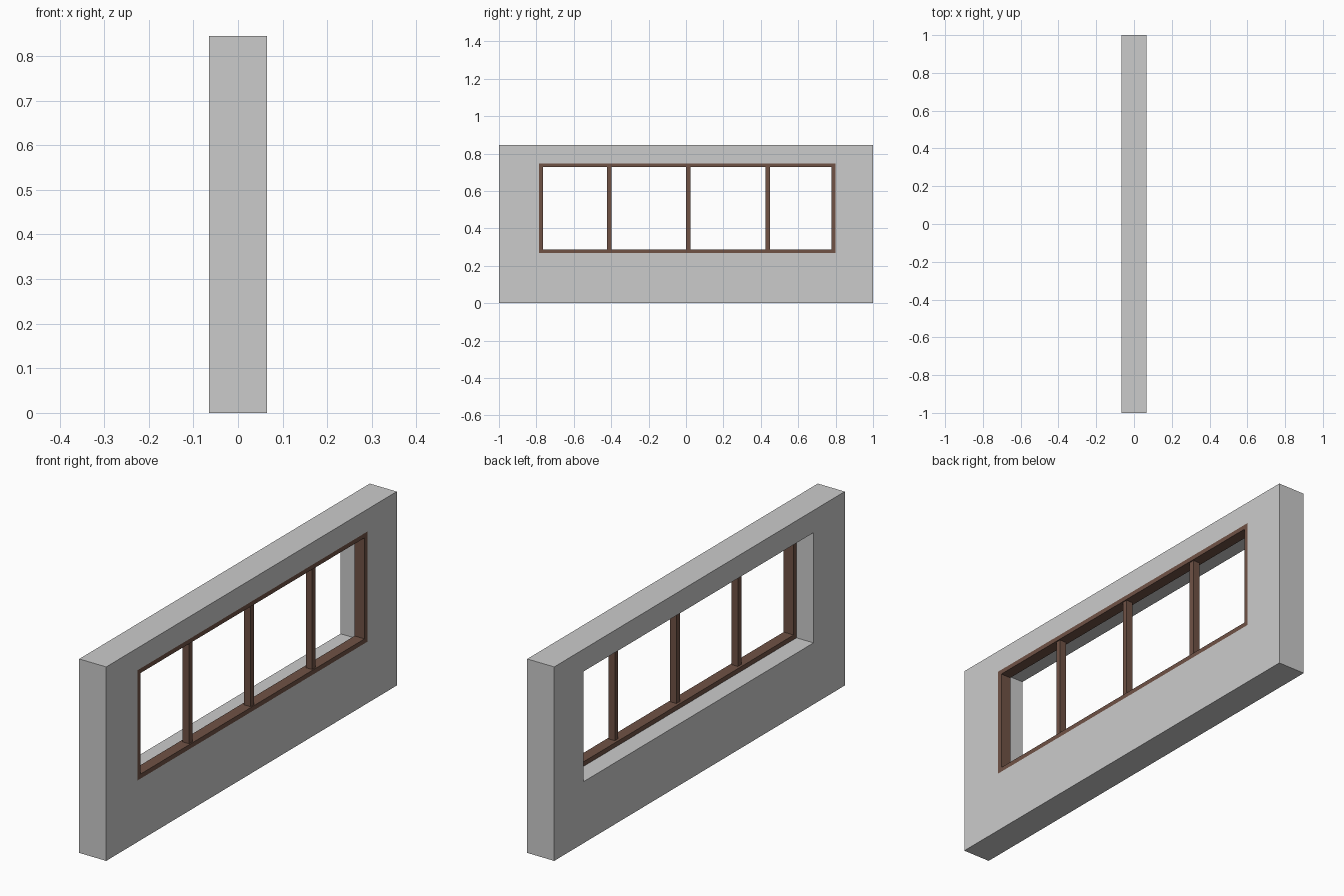
import bpy, bmesh

if "Cube" in bpy.data.objects:
    bpy.data.objects.remove(bpy.data.objects["Cube"])

WALL_X = (-0.065, 0.065)
OPEN_Y, OPEN_Z = (-0.785, 0.798), (0.268, 0.748)

brown = bpy.data.materials.new("brown_wood")
brown.diffuse_color = (0.16, 0.085, 0.06, 1)
brown.use_nodes = True
brown.node_tree.nodes["Principled BSDF"].inputs["Base Color"].default_value = brown.diffuse_color


def make_object(name, bm, mat=None):
    bmesh.ops.recalc_face_normals(bm, faces=bm.faces)
    me = bpy.data.meshes.new(name)
    bm.to_mesh(me)
    bm.free()
    ob = bpy.data.objects.new(name, me)
    bpy.context.collection.objects.link(ob)
    if mat:
        me.materials.append(mat)
    return ob


def ring(name, xs, outer, inner, mat=None):
    """Rectangular ring in the yz plane, extruded along x."""
    bm = bmesh.new()

    def loop(x, rect):
        (y0, y1), (z0, z1) = rect
        return [bm.verts.new((x, y, z)) for y, z in
                ((y0, z0), (y1, z0), (y1, z1), (y0, z1))]

    loops = [loop(xs[0], outer), loop(xs[1], outer),
             loop(xs[1], inner), loop(xs[0], inner)]
    for a, b in zip(loops, loops[1:] + loops[:1]):
        for i in range(4):
            j = (i + 1) % 4
            bm.faces.new((a[i], a[j], b[j], b[i]))
    return make_object(name, bm, mat)


def box(name, xs, ys, zs, mat=None):
    bm = bmesh.new()
    bmesh.ops.create_cube(bm, size=1)
    for v in bm.verts:
        v.co = [r[0] if c < 0 else r[1] for c, r in zip(v.co, (xs, ys, zs))]
    return make_object(name, bm, mat)


# Wall with window opening
ring("wall", WALL_X, ((-1, 1), (0, 0.845)), (OPEN_Y, OPEN_Z))

# Window frame lining the outer part of the opening
T = 0.02
inner_y = (OPEN_Y[0] + T, OPEN_Y[1] - T)
inner_z = (OPEN_Z[0] + T, OPEN_Z[1] - T)
ring("window_frame", (0.017, 0.065), (OPEN_Y, OPEN_Z), (inner_y, inner_z), brown)

# Vertical mullions
for i, y in enumerate((-0.41, 0.013, 0.437)):
    box(f"mullion_{i + 1}", (0.029, 0.06), (y - 0.012, y + 0.012), inner_z, brown)
